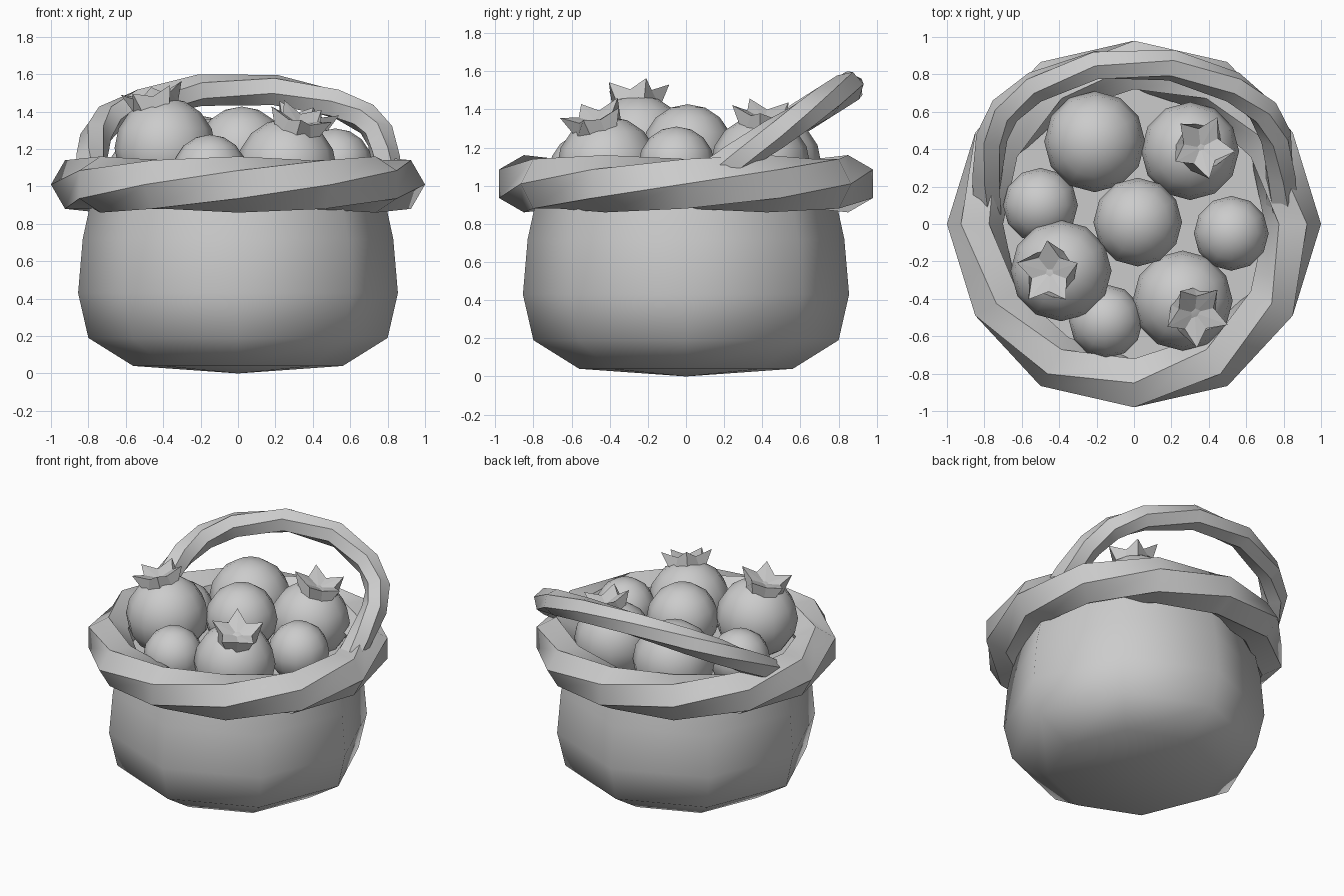
import bpy, math
from mathutils import Vector
from math import sin, cos, radians, pi

if "Cube" in bpy.data.objects:
    bpy.data.objects.remove(bpy.data.objects["Cube"])

UP = Vector((0, 0, 1))

def make(name, verts, faces, smooth=False):
    me = bpy.data.meshes.new(name)
    me.from_pydata([tuple(v) for v in verts], [], faces)
    me.update()
    for p in me.polygons:
        p.use_smooth = smooth
    ob = bpy.data.objects.new(name, me)
    bpy.context.collection.objects.link(ob)
    return ob

def smooth_by_angle(ob, deg):
    bpy.ops.object.select_all(action='DESELECT')
    ob.select_set(True)
    bpy.context.view_layer.objects.active = ob
    bpy.ops.object.shade_smooth_by_angle(angle=radians(deg))

def twisted_tube(name, frames, r, closed):
    """Hexagonal tube; frames are (centre, outward, up, twist in degrees)."""
    verts, faces, n = [], [], len(frames)
    for c, out, up, tw in frames:
        for k in range(6):
            a = radians(tw + 60 * k)
            verts.append(c + out * (r * cos(a)) + up * (r * sin(a)))
    for i in range(n if closed else n - 1):
        j = (i + 1) % n
        for k in range(6):
            k2 = (k + 1) % 6
            faces.append((i*6 + k, j*6 + k, j*6 + k2, i*6 + k2))
    if not closed:
        faces += [tuple(range(6)), tuple(range(n*6 - 1, n*6 - 7, -1))]
    smooth_by_angle(make(name, verts, faces), 42)

# Basket body: 8-sided lathe with a shallow pointed bottom
N = 8
profile = [(0.56, 0.04), (0.80, 0.19), (0.855, 0.43), (0.83, 0.72), (0.78, 0.95)]
verts = [(r * cos(2*pi*i/N), r * sin(2*pi*i/N), z) for r, z in profile for i in range(N)]
faces = [(a*N + i, a*N + (i+1) % N, (a+1)*N + (i+1) % N, (a+1)*N + i)
         for a in range(len(profile) - 1) for i in range(N)]
verts.append((0, 0, 0))
faces += [(len(verts) - 1, (i+1) % N, i) for i in range(N)]
make("basket_body", verts, faces, True)

# Floor the fruit rests on
make("basket_floor", [(0.78*cos(2*pi*i/N), 0.78*sin(2*pi*i/N), 0.95) for i in range(N)],
     [tuple(range(N))])

# Twisted rim: one full turn around the 12-sided loop
frames = []
for i in range(12):
    out = Vector((cos(pi*i/6), sin(pi*i/6), 0))
    frames.append((out * 0.85 + UP * 1.01, out, UP, 30 * i))
twisted_tube("twisted_rim", frames, 0.15, True)

# Tilted, twisted handle
half = [(0.79, 1.02), (0.785, 1.14), (0.76, 1.27), (0.69, 1.36), (0.53, 1.44), (0.2, 1.515)]
path = [Vector((x, 0.07 + (z - 1.02) * 1.575, z)) for x, z in half]
path += [Vector((-p.x, p.y, p.z)) for p in reversed(path)]
normal = Vector((0, -0.536, 0.844)).normalized()
frames = []
for i, p in enumerate(path):
    t = (path[min(i+1, len(path)-1)] - path[max(i-1, 0)]).normalized()
    frames.append((p, t.cross(normal).normalized(), normal, 20 * i))
twisted_tube("handle", frames, 0.085, False)

# Fruit
def fruit(name, c, r):
    bpy.ops.mesh.primitive_uv_sphere_add(segments=12, ring_count=8, radius=r, location=c)
    bpy.context.object.name = name
    bpy.ops.object.shade_smooth()

# Five-pointed crown, open at the top
def crown(name, c, axis, r, turn):
    axis = Vector(axis).normalized()
    verts, faces = [], []
    for rings in ((0.13, 0.13, -0.01, -0.01), (0.175, 0.10, 0.09, 0.05)):
        for k in range(10):
            a = radians(turn + 36 * k)
            rad, z = rings[k % 2], rings[2 + k % 2]
            verts.append((rad * cos(a), rad * sin(a), z))
    verts.append((0, 0, 0.02))
    for k in range(10):
        j = (k + 1) % 10
        faces += [(k, j, 10 + j, 10 + k), (10 + k, 10 + j, 20)]
    ob = make(name, verts, faces)
    ob.location = Vector(c) + axis * (r * 0.88)
    ob.rotation_mode = 'QUATERNION'
    ob.rotation_quaternion = UP.rotation_difference(axis)

fruits = [  # centre, radius, crown axis, crown turn
    ((-0.21, 0.44, 1.11), 0.27, None, 0),
    ((0.30, 0.39, 1.105), 0.262, (0.06, 0.02, 0.26), -80),
    ((-0.39, -0.25, 1.205), 0.27, (-0.06, -0.01, 0.26), 90),
    ((0.26, -0.41, 1.095), 0.268, (0.07, -0.07, 0.26), -90),
    ((0.02, 0.01, 1.19), 0.237, None, 0),
    ((-0.50, 0.10, 1.07), 0.20, None, 0),
    ((0.52, -0.05, 1.11), 0.20, None, 0),
    ((-0.15, -0.52, 1.08), 0.197, None, 0),
]
for i, (c, r, axis, turn) in enumerate(fruits):
    fruit(f"fruit_{i+1}", c, r)
    if axis:
        crown(f"fruit_crown_{i+1}", c, axis, r, turn)
